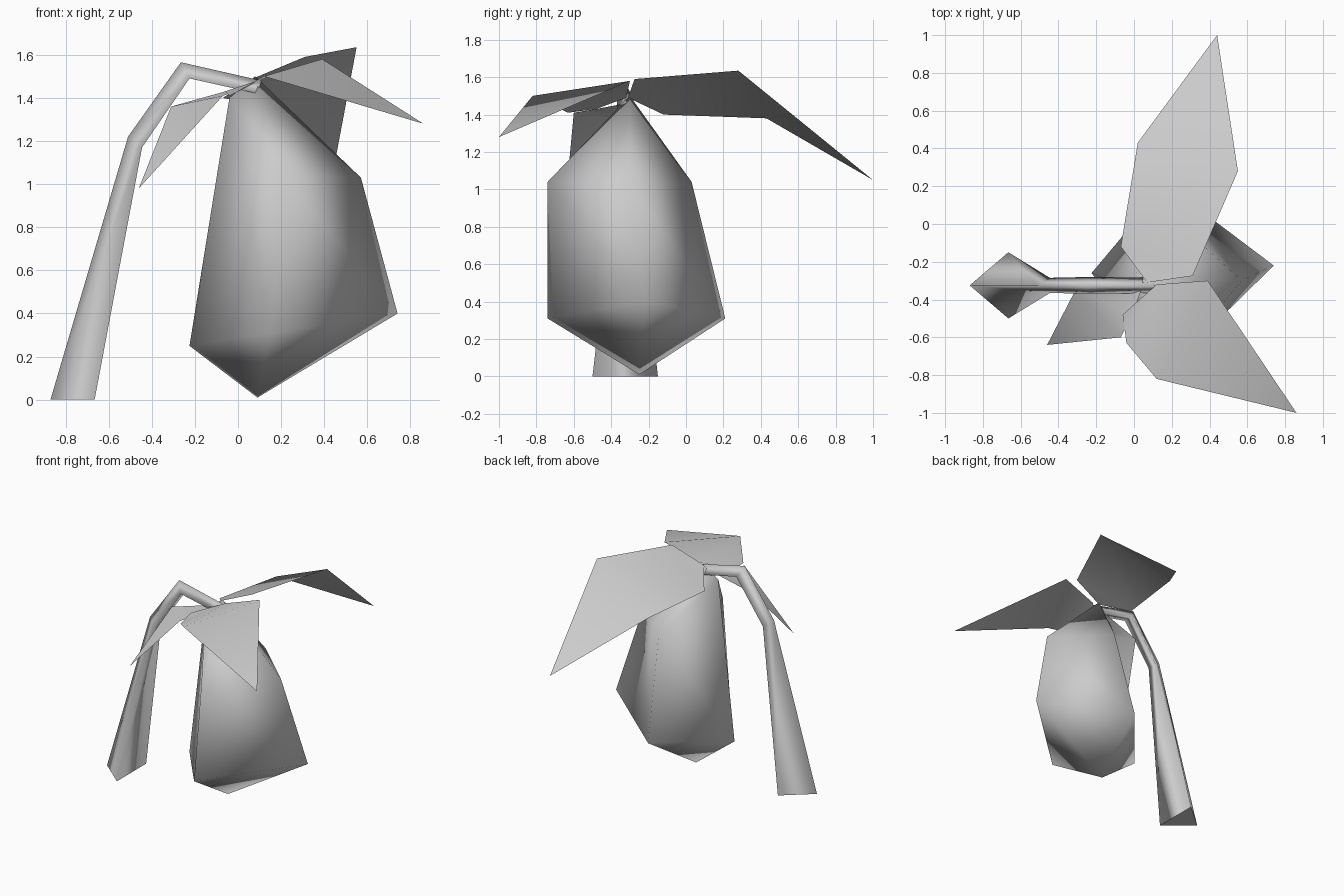
import bpy, bmesh

cube = bpy.data.objects.get("Cube")
if cube:
    bpy.data.objects.remove(cube, do_unlink=True)

grey = bpy.data.materials.new("light grey")
grey.use_nodes = True
grey.diffuse_color = (0.6, 0.6, 0.6, 1)
grey.node_tree.nodes["Principled BSDF"].inputs["Base Color"].default_value = (0.6, 0.6, 0.6, 1)


def finish(name, bm, solid=True):
    """Turn a bmesh into a smooth grey object."""
    if solid:
        bmesh.ops.recalc_face_normals(bm, faces=bm.faces)
    mesh = bpy.data.meshes.new(name)
    for face in bm.faces:
        face.smooth = True
    bm.to_mesh(mesh)
    bm.free()
    mesh.materials.append(grey)
    obj = bpy.data.objects.new(name, mesh)
    bpy.context.collection.objects.link(obj)
    return obj


def bridge(bm, ring_a, ring_b):
    """Join two rings with quads, or with triangles where one is a point."""
    n = max(len(ring_a), len(ring_b))
    for i in range(n):
        j = (i + 1) % n
        loop = [ring_a[i % len(ring_a)], ring_a[j % len(ring_a)],
                ring_b[j % len(ring_b)], ring_b[i % len(ring_b)]]
        bm.faces.new(list(dict.fromkeys(loop)))


def loft(name, rings, cap=False):
    bm = bmesh.new()
    loops = [[bm.verts.new(p) for p in ring] for ring in rings]
    for a, b in zip(loops, loops[1:]):
        bridge(bm, a, b)
    if cap:
        for loop in (loops[0], loops[-1]):
            bm.faces.new(loop)
    for edge in bm.edges:
        if cap and any(len(f.verts) == 3 for f in edge.link_faces):
            edge.smooth = False
    return finish(name, bm)


def leaf(name, outline):
    """Thin bent sheet, upper side facing up."""
    bm = bmesh.new()
    face = bm.faces.new([bm.verts.new(p) for p in outline])
    face.normal_update()
    if face.normal.z < 0:
        face.normal_flip()
    bmesh.ops.triangulate(bm, faces=[face])
    return finish(name, bm, solid=False)


# Three-sided arching stem: outer ridge x, z, then inner pair x, z, half width
STEM_Y = -0.325
stations = [(-0.87, 0, -0.665, 0, 0.175),
            (-0.51, 1.22, -0.445, 1.17, 0.04),
            (-0.265, 1.565, -0.225, 1.49, 0.045),
            (0.11, 1.48, 0.09, 1.42, 0.04)]
loft("stem", [[(ox, STEM_Y, oz), (ix, STEM_Y - w, iz), (ix, STEM_Y + w, iz)]
              for ox, oz, ix, iz, w in stations], cap=True)

# Hanging four-sided flower bud
loft("flower_bud", [
    [(0.08, -0.3, 1.5)],
    [(0.57, -0.3, 1.03), (0.21, 0.03, 1.04), (-0.04, -0.33, 1.4), (0.21, -0.74, 1.04)],
    [(0.74, -0.22, 0.4), (0.17, 0.21, 0.31), (-0.225, -0.26, 0.25), (0.15, -0.74, 0.31)],
    [(0.09, -0.25, 0.01)]])

# Three leaves spreading from the top of the bud
leaf("back_leaf", [(0.07, -0.31, 1.49), (0.31, -0.275, 1.59), (0.55, 0.28, 1.635),
                   (0.44, 1.0, 1.05), (0.02, 0.43, 1.38), (-0.07, -0.12, 1.4)])
leaf("front_left_leaf", [(0.12, -0.32, 1.49), (0.39, -0.3, 1.58), (0.86, -1.0, 1.28),
                         (0.12, -0.82, 1.5), (-0.04, -0.63, 1.41), (-0.06, -0.48, 1.43)])
leaf("front_right_leaf", [(0.05, -0.32, 1.46), (-0.31, -0.35, 1.36), (-0.46, -0.64, 0.98),
                          (-0.07, -0.6, 1.41), (-0.01, -0.48, 1.43)])
